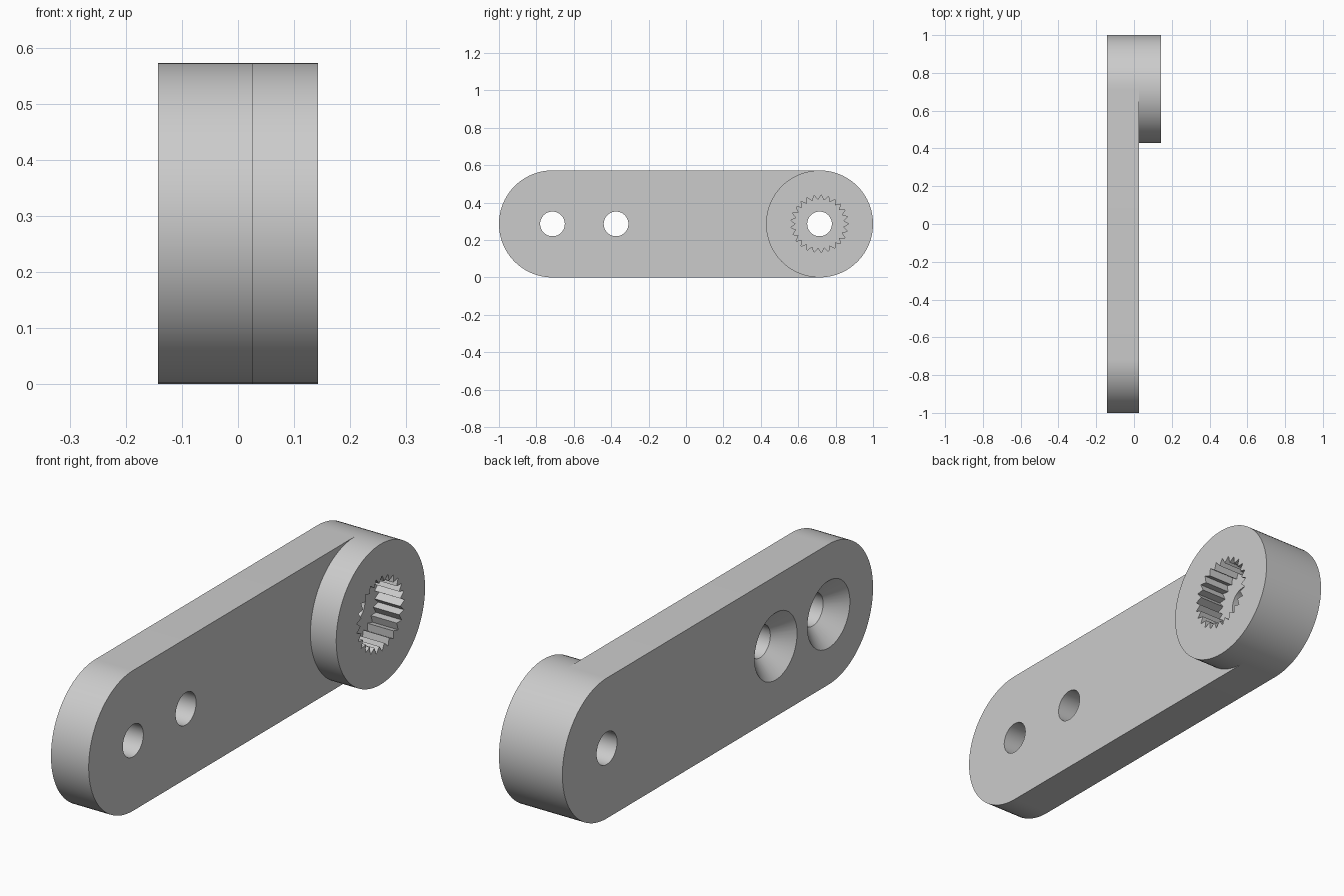
import bpy
import bmesh
from math import sin, cos, pi

if "Cube" in bpy.data.objects:
    bpy.data.objects.remove(bpy.data.objects["Cube"])

R = 0.286                             # end radius, also the centre height
END = 1 - R                           # distance of the end centres from the middle
BACK, FACE, FRONT = -0.143, 0.027, 0.143
BORE, SINK = 0.066, 0.137             # screw hole and countersink radii

grey = bpy.data.materials.new("light grey")
grey.use_nodes = True
grey.diffuse_color = (0.6, 0.6, 0.6, 1)
grey.node_tree.nodes["Principled BSDF"].inputs["Base Color"].default_value = (0.6, 0.6, 0.6, 1)


def arc(y, radius, start=0, turn=2 * pi, steps=96, closed=True):
    """Points of an arc in the y-z plane around the bar's centre height."""
    count = steps if closed else steps + 1
    angles = [start + turn * i / steps for i in range(count)]
    return [(y + radius * cos(a), R + radius * sin(a)) for a in angles]


def loft(name, sections):
    """Solid through matching (x, outline) sections."""
    bm = bmesh.new()
    rings = [[bm.verts.new((x, y, z)) for y, z in outline] for x, outline in sections]
    for a, b in zip(rings, rings[1:]):
        for i in range(len(a)):
            j = (i + 1) % len(a)
            bm.faces.new((a[i], a[j], b[j], b[i]))
    bm.faces.new(rings[0][::-1])
    bm.faces.new(rings[-1])
    bmesh.ops.recalc_face_normals(bm, faces=bm.faces)
    mesh = bpy.data.meshes.new(name)
    bm.to_mesh(mesh)
    bm.free()
    mesh.materials.append(grey)
    obj = bpy.data.objects.new(name, mesh)
    bpy.context.collection.objects.link(obj)
    return obj


def cut(obj, cutters):
    """Subtract the cutters, then shade curved walls smooth."""
    for cutter in cutters:
        cutter.hide_render = True
        mod = obj.modifiers.new("cut", "BOOLEAN")
        mod.operation, mod.solver, mod.object = "DIFFERENCE", "EXACT", cutter
    graph = bpy.context.evaluated_depsgraph_get()
    mesh = bpy.data.meshes.new_from_object(obj.evaluated_get(graph))
    obj.modifiers.clear()
    obj.data = mesh
    for cutter in cutters:
        bpy.data.objects.remove(cutter)
    bpy.ops.object.select_all(action="DESELECT")
    obj.select_set(True)
    bpy.context.view_layer.objects.active = obj
    bpy.ops.object.shade_smooth_by_angle(angle=pi / 6)


# Flat bar with rounded ends
outline = (arc(END, R, -pi / 2, pi, 48, False) + arc(-END, R, pi / 2, pi, 48, False))
bar = loft("arm_bar", [(BACK, outline), (FACE, outline)])

# Plain pivot hole and two holes countersunk from the back
holes = [loft("pivot_cutter", [(x, arc(END, BORE, steps=48)) for x in (BACK - 0.1, FACE + 0.1)])]
for y in (-END, -0.374):
    steps = [(BACK - 0.02, SINK + 0.02), (BACK + SINK - BORE, BORE), (FACE + 0.1, BORE)]
    holes.append(loft("screw_cutter", [(x, arc(y, r, steps=48)) for x, r in steps]))
cut(bar, holes)

# Round hub with a toothed socket
hub = loft("hub", [(x, arc(END, R)) for x in (FACE, FRONT)])
TEETH = 25
tips = arc(END, 0.155, steps=TEETH)
roots = arc(END, 0.128, start=pi / TEETH, steps=TEETH)
star = [p for pair in zip(tips, roots) for p in pair]
cut(hub, [loft("socket_cutter", [(FACE - 0.1, star), (FRONT + 0.1, star)])])
